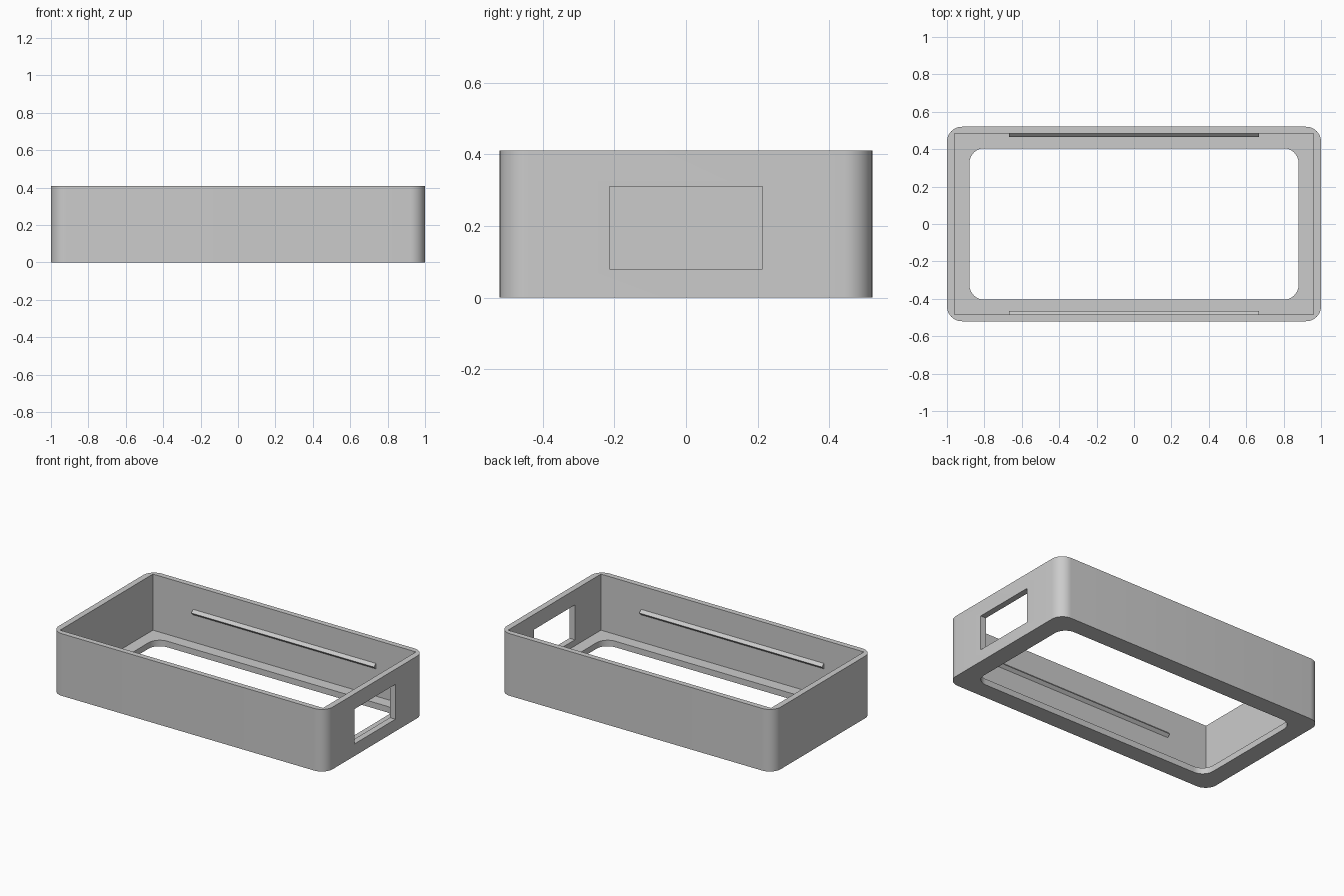
import bpy, bmesh, math

if "Cube" in bpy.data.objects:
    bpy.data.objects.remove(bpy.data.objects["Cube"])

HX, HY, H = 1.0, 0.52, 0.41      # outer half sizes and height
IX, IY, FLOOR = 0.96, 0.484, 0.04  # cavity half sizes and floor thickness

gray = bpy.data.materials.new("plain gray")
gray.diffuse_color = (0.6, 0.6, 0.6, 1)
gray.use_nodes = True
gray.node_tree.nodes["Principled BSDF"].inputs["Base Color"].default_value = gray.diffuse_color


def rounded_rect(hx, hy, r, steps=10):
    """Outline of a rectangle with rounded corners, counter-clockwise."""
    if r == 0:
        return [(hx, hy), (-hx, hy), (-hx, -hy), (hx, -hy)]
    pts = []
    for i, (sx, sy) in enumerate([(1, 1), (-1, 1), (-1, -1), (1, -1)]):
        for k in range(steps + 1):
            a = math.pi / 2 * (i + k / steps)
            pts.append((sx * (hx - r) + r * math.cos(a),
                        sy * (hy - r) + r * math.sin(a)))
    return pts


def prism(name, base, offset):
    """Extrude a closed outline of 3D points along an offset."""
    bm = bmesh.new()
    face = bm.faces.new([bm.verts.new(p) for p in base])
    ext = bmesh.ops.extrude_face_region(bm, geom=[face])
    verts = [g for g in ext["geom"] if isinstance(g, bmesh.types.BMVert)]
    bmesh.ops.translate(bm, verts=verts, vec=offset)
    bmesh.ops.recalc_face_normals(bm, faces=bm.faces)
    me = bpy.data.meshes.new(name)
    bm.to_mesh(me)
    bm.free()
    me.materials.append(gray)
    ob = bpy.data.objects.new(name, me)
    bpy.context.collection.objects.link(ob)
    return ob


def slab(name, hx, hy, r, z0, z1):
    return prism(name, [(x, y, z0) for x, y in rounded_rect(hx, hy, r)], (0, 0, z1 - z0))


# Outer shell with rounded upright corners
frame = slab("case_frame", HX, HY, 0.08, 0, H)

# Cutters: square cavity, rounded floor opening, window in the right wall
cutters = [
    slab("cavity_cutter", IX, IY, 0, FLOOR, H + 0.1),
    slab("floor_opening_cutter", 0.88, 0.405, 0.08, -0.1, FLOOR + 0.1),
    prism("side_window_cutter",
          [(0.9, y, z) for y, z in [(-0.213, 0.08), (0.213, 0.08), (0.213, 0.31), (-0.213, 0.31)]],
          (0.2, 0, 0)),
]
for cutter in cutters:
    mod = frame.modifiers.new(cutter.name, 'BOOLEAN')
    mod.operation = 'DIFFERENCE'
    mod.solver = 'EXACT'
    mod.object = cutter
    cutter.hide_render = True

bpy.context.view_layer.objects.active = frame
frame.select_set(True)
for mod in list(frame.modifiers):
    bpy.ops.object.modifier_apply(modifier=mod.name)
for cutter in cutters:
    bpy.data.objects.remove(cutter)
bpy.ops.object.shade_smooth_by_angle(angle=math.radians(30))

# Triangular snap ridges along the inside of the long walls
for name, s in [("front_snap_ridge", -1), ("back_snap_ridge", 1)]:
    prism(name, [(-0.667, s * IY, 0.22), (-0.667, s * (IY - 0.018), 0.238),
                 (-0.667, s * IY, 0.256)], (1.334, 0, 0))
